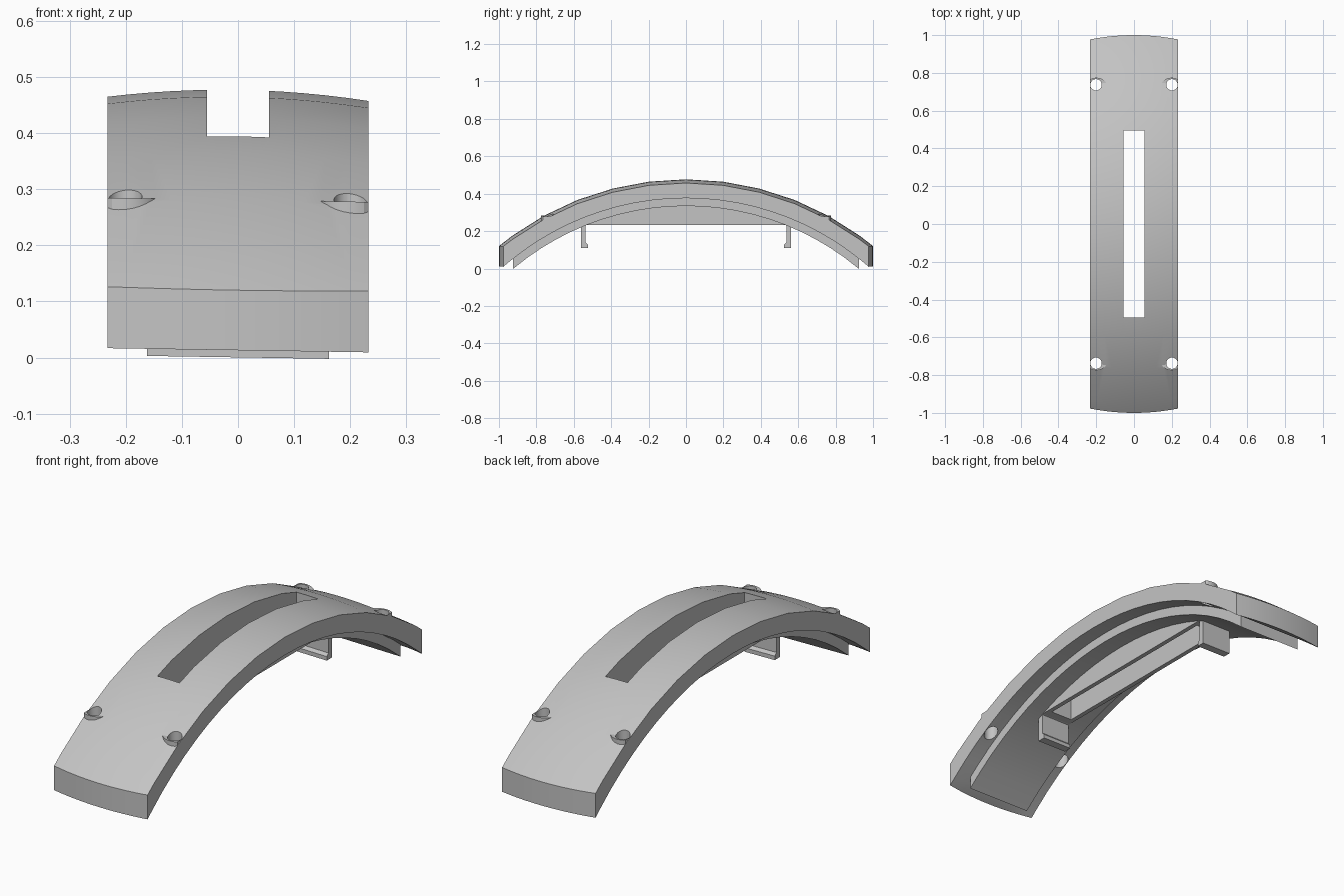
import bpy, bmesh, math

cube = bpy.data.objects.get("Cube")
if cube:
    bpy.data.objects.remove(cube, do_unlink=True)

grey = bpy.data.materials.new("light grey plastic")
grey.use_nodes = True
colour = (0.55, 0.55, 0.55, 1)
grey.diffuse_color = colour
grey.node_tree.nodes["Principled BSDF"].inputs["Base Color"].default_value = colour

R_TOP, R_RIM, R_BAND = 1.579, 1.482, 1.439   # concentric arch radii
CENTRE_Z = -1.102
HALF_W = 0.233
TILT = 0.016                                 # slight sideways lean


def arc(radius, y_end, step):
    """Arch points from -y_end to y_end, with regular facets."""
    n = int(math.asin(y_end / radius) / step)
    ys = [radius * math.sin(k * step) for k in range(-n, n + 1)]
    ys = [-y_end] + [y for y in ys if abs(y) < y_end - 0.01] + [y_end]
    return [(y, CENTRE_Z + math.sqrt(radius ** 2 - y * y)) for y in ys]


def loft(name, sections):
    """Join matching (x, [(y, z)...]) sections into a closed solid."""
    bm = bmesh.new()
    rings = [[bm.verts.new((x, y, z - TILT * x)) for y, z in pts] for x, pts in sections]
    for a, b in zip(rings, rings[1:]):
        for i in range(len(a)):
            j = (i + 1) % len(a)
            bm.faces.new((a[i], a[j], b[j], b[i]))
    bm.faces.new(rings[0])
    bm.faces.new(rings[-1])
    return finish(name, bm)


def finish(name, bm):
    bmesh.ops.recalc_face_normals(bm, faces=bm.faces)
    mesh = bpy.data.meshes.new(name)
    bm.to_mesh(mesh)
    bm.free()
    mesh.materials.append(grey)
    obj = bpy.data.objects.new(name, mesh)
    bpy.context.collection.objects.link(obj)
    return obj


def cylinder(name, x, y, z0, z1, radius):
    bm = bmesh.new()
    bmesh.ops.create_cone(bm, cap_ends=True, segments=32, radius1=radius, radius2=radius,
                          depth=z1 - z0)
    for v in bm.verts:
        v.co.x = max(-HALF_W + 0.0005, min(HALF_W - 0.0005, v.co.x + x))
        v.co.y += y
        v.co.z += (z0 + z1) / 2 - TILT * v.co.x
    return finish(name, bm)


def boolean(target, tool, operation):
    mod = target.modifiers.new("cut", "BOOLEAN")
    mod.object, mod.operation, mod.solver = tool, operation, "EXACT"
    bpy.context.view_layer.objects.active = target
    bpy.ops.object.modifier_apply(modifier=mod.name)
    bpy.data.objects.remove(tool, do_unlink=True)


def cut_slot(target):
    bm = bmesh.new()
    bmesh.ops.create_cube(bm, size=1)
    bmesh.ops.scale(bm, vec=(0.11, 0.99, 2), verts=bm.verts)
    boolean(target, finish("slot_cutter", bm), "DIFFERENCE")


def shell_section(x):
    """Crowned top, plain underside, ends bowed in plan."""
    t = (x / HALF_W) ** 2
    y_end = 1 - 0.023 * t
    top = [(y, z - 0.016 * t) for y, z in arc(R_TOP, y_end, math.radians(7.2))]
    under = arc(R_RIM, y_end, math.radians(3.6))
    under = [(y, max(z, 0.013)) for y, z in under]
    return x, top + under[::-1]


# Arched outer shell
shell = loft("arched_shell", [shell_section(HALF_W * k / 6) for k in range(-6, 7)])

# Screw bosses with flat tops, then the holes through them
for sx in (-1, 1):
    for sy in (-1, 1):
        boolean(shell, cylinder("boss", sx * 0.2, sy * 0.71, 0.245, 0.281, 0.065), "UNION")
for sx in (-1, 1):
    for sy in (-1, 1):
        bm = bmesh.new()
        bmesh.ops.create_cone(bm, cap_ends=True, segments=32, radius1=0.03, radius2=0.03, depth=2)
        bmesh.ops.translate(bm, vec=(sx * 0.201, sy * 0.737, 0), verts=bm.verts)
        boolean(shell, finish("hole_cutter", bm), "DIFFERENCE")
cut_slot(shell)

# Narrower raised band under the shell
band_profile = (arc(R_RIM + 0.008, 0.925, math.radians(3.6))
                + arc(R_BAND, 0.925, math.radians(3.6))[::-1])
band = loft("inner_band", [(-0.162, band_profile), (0.162, band_profile)])
cut_slot(band)

# Flat-bottomed walls around the slot
wall_profile = arc(R_BAND + 0.015, 0.545, math.radians(3.6)) + [(0.545, 0.235), (-0.545, 0.235)]
walls = loft("slot_walls", [(-0.076, wall_profile), (0.076, wall_profile)])
cut_slot(walls)

# Hooked clips at both ends of the slot
clip = [(0.562, 0.11), (0.562, 0.255), (0.537, 0.255), (0.537, 0.14), (0.525, 0.128), (0.525, 0.11)]
clips = [loft(name, [(x, [(s * y, z) for y, z in clip]) for x in (-0.075, 0.075)])
         for name, s in (("front_clip", -1), ("back_clip", 1))]

# Smooth the curved faces, keep edges sharp
bpy.ops.object.select_all(action="DESELECT")
for obj in [shell, band, walls] + clips:
    obj.select_set(True)
bpy.context.view_layer.objects.active = shell
bpy.ops.object.shade_smooth_by_angle(angle=math.radians(20))
